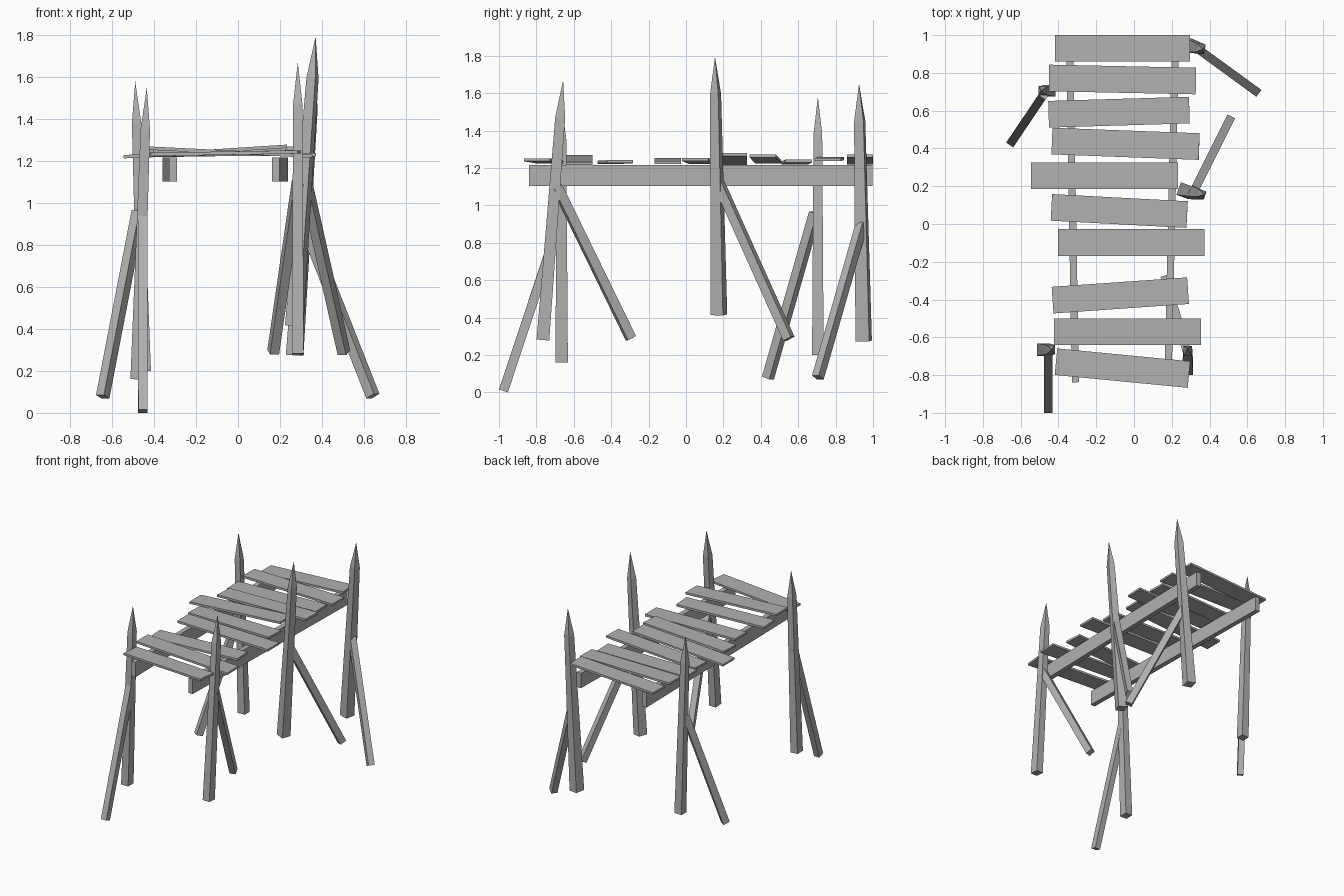
import bpy, bmesh
from math import radians, cos, sin
from mathutils import Vector

if "Cube" in bpy.data.objects:
    bpy.data.objects.remove(bpy.data.objects["Cube"])

# Dark weathered timber
wood = bpy.data.materials.new("timber")
wood.diffuse_color = (0.44, 0.44, 0.44, 1)
wood.use_nodes = True
wood.node_tree.nodes["Principled BSDF"].inputs["Base Color"].default_value = wood.diffuse_color


def make_object(name, bm):
    bmesh.ops.recalc_face_normals(bm, faces=bm.faces)
    mesh = bpy.data.meshes.new(name)
    bm.to_mesh(mesh)
    bm.free()
    mesh.materials.append(wood)
    ob = bpy.data.objects.new(name, mesh)
    bpy.context.collection.objects.link(ob)
    return ob


def beam(name, start, end, w, d, side, taper=1.0, point=0.0):
    """Rectangular timber from start to end; 'point' is the sharpened length."""
    a, b = Vector(start), Vector(end)
    axis = (b - a).normalized()
    u = (side - axis * side.dot(axis)).normalized()
    v = axis.cross(u)
    top = b - axis * point
    bm = bmesh.new()
    rings = []
    for c, s in ((a, 1.0), (top, taper)):
        rings.append([bm.verts.new(c + u * i * w * s / 2 + v * j * d * s / 2)
                      for i, j in ((-1, -1), (1, -1), (1, 1), (-1, 1))])
    bm.faces.new(rings[0])
    tip = bm.verts.new(b) if point else None
    for k in range(4):
        n = (k + 1) % 4
        bm.faces.new((rings[0][k], rings[0][n], rings[1][n], rings[1][k]))
        if tip:
            bm.faces.new((rings[1][k], rings[1][n], tip))
    if not tip:
        bm.faces.new(rings[1])
    return make_object(name, bm)


# Sharpened posts: bottom, tip, width, depth, twist, taper
posts = {
    "post_front_left": ((-0.483, -0.665, 0.16), (-0.435, -0.665, 1.55), 0.06, 0.067, 0, 0.75),
    "post_back_left": ((-0.445, 0.705, 0.20), (-0.49, 0.705, 1.58), 0.06, 0.062, 0, 0.75),
    "post_front_right": ((0.285, -0.765, 0.28), (0.285, -0.657, 1.67), 0.057, 0.068, 0, 0.78),
    "post_middle_right": ((0.268, 0.176, 0.415), (0.37, 0.155, 1.795), 0.068, 0.07, -20, 0.66),
    "post_back_right": ((0.27, 0.95, 0.275), (0.365, 0.925, 1.65), 0.07, 0.075, -12, 0.68),
}
for name, (p, q, w, d, twist, taper) in posts.items():
    t = radians(twist)
    beam(name, p, q, w, d, Vector((cos(t), sin(t), 0)), taper, 0.2)

# Diagonal braces: foot to post
braces = {
    "brace_front_left": ((-0.453, -0.976, 0.0085), (-0.455, -0.66, 0.96)),
    "brace_back_left": ((-0.645, 0.438, 0.077), (-0.475, 0.69, 0.96)),
    "brace_front_right": ((0.168, -0.295, 0.29), (0.285, -0.69, 1.10)),
    "brace_middle_right": ((0.505, 0.55, 0.287), (0.318, 0.175, 1.12)),
    "brace_back_right": ((0.643, 0.705, 0.08), (0.32, 0.94, 0.90)),
}
for name, (p, q) in braces.items():
    run = Vector(q) - Vector(p)
    beam(name, p, q, 0.045, 0.05, Vector((-run.y, run.x, 0)))

# Two long rails under the deck
for name, x0, x1 in (("rail_left", -0.31, -0.342), ("rail_right", 0.18, 0.22)):
    beam(name, (x0, -0.838, 1.16), (x1, 0.998, 1.16), 0.038, 0.114, Vector((1, 0, 0)))

# Deck planks: left x, right x, left y, right y, centre z, rise from left to right
planks = [
    (-0.413, 0.291, -0.729, -0.797, 1.238, 0.012),
    (-0.423, 0.354, -0.57, -0.57, 1.243, -0.038),
    (-0.431, 0.286, -0.403, -0.353, 1.232, 0.003),
    (-0.402, 0.372, -0.098, -0.098, 1.238, -0.016),
    (-0.437, 0.281, 0.088, 0.05, 1.237, 0.016),
    (-0.545, 0.233, 0.255, 0.255, 1.246, 0.05),
    (-0.434, 0.345, 0.439, 0.41, 1.249, 0.032),
    (-0.452, 0.293, 0.581, 0.603, 1.232, 0.012),
    (-0.45, 0.328, 0.773, 0.757, 1.247, -0.005),
    (-0.418, 0.296, 0.93, 0.93, 1.245, 0.038),
]
for n, (x0, x1, y0, y1, z, rise) in enumerate(planks, 1):
    beam(f"deck_plank_{n:02d}", (x0, y0, z - rise / 2), (x1, y1, z + rise / 2),
         0.016, 0.141, Vector((0, 0, 1)))
